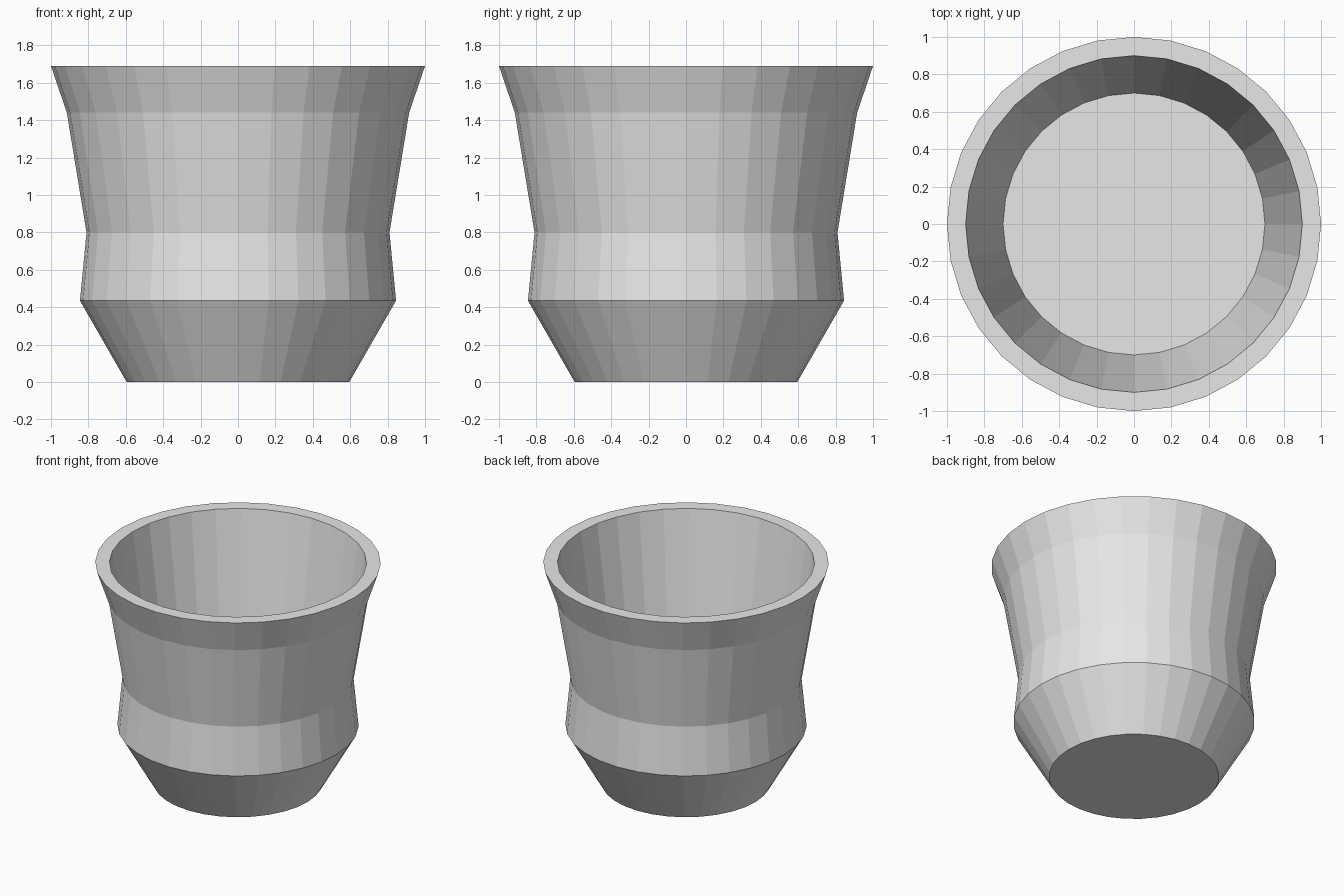
import bpy, bmesh, math

if "Cube" in bpy.data.objects:
    bpy.data.objects.remove(bpy.data.objects["Cube"])

SEGMENTS = 32

# Closed profile (radius, height): base edge, shoulder, waist, flare, rim, inner floor edge
PROFILE = [(0.595, 0.0), (0.845, 0.435), (0.81, 0.80), (0.915, 1.44),
           (1.0, 1.69), (0.90, 1.69), (0.70, 0.36)]

grey = bpy.data.materials.new("light_grey")
grey.diffuse_color = (0.8, 0.8, 0.8, 1.0)
grey.use_nodes = True
grey.node_tree.nodes["Principled BSDF"].inputs["Base Color"].default_value = grey.diffuse_color


def ring(bm, radius, z):
    step = 2 * math.pi / SEGMENTS
    return [bm.verts.new((radius * math.cos(i * step), radius * math.sin(i * step), z))
            for i in range(SEGMENTS)]


# Hollow faceted cup: outer wall, rim and inner wall in one sweep
bm = bmesh.new()
rings = [ring(bm, r, z) for r, z in PROFILE]
for low, high in zip(rings, rings[1:]):
    for i in range(SEGMENTS):
        j = (i + 1) % SEGMENTS
        bm.faces.new((low[i], low[j], high[j], high[i]))

# Underside and inner floor
bm.faces.new(rings[0][::-1])
bm.faces.new(rings[-1])

mesh = bpy.data.meshes.new("cup")
bm.to_mesh(mesh)
bm.free()
mesh.materials.append(grey)
cup = bpy.data.objects.new("cup", mesh)
bpy.context.collection.objects.link(cup)
